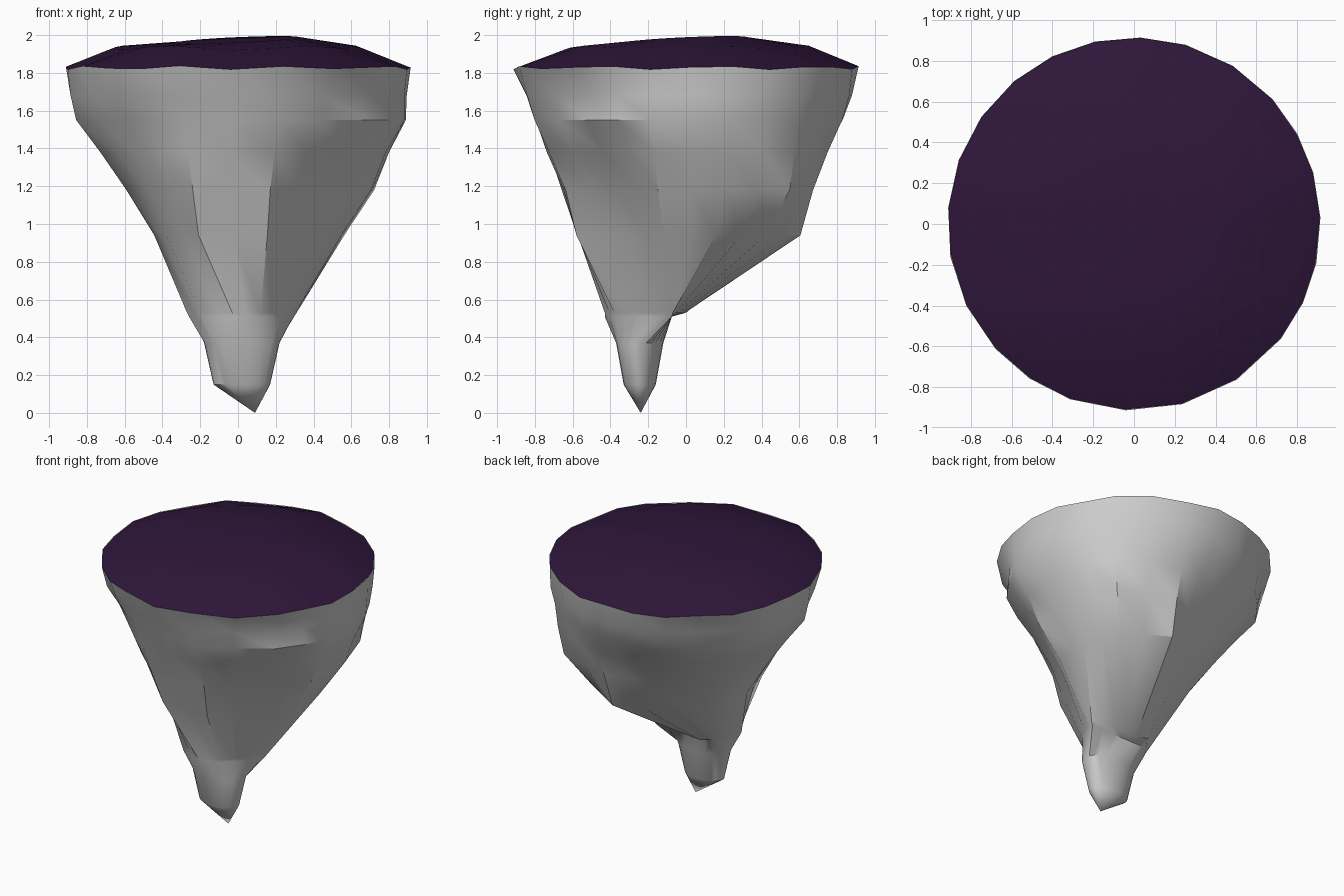
import bpy, bmesh
from math import sin, cos, radians

if "Cube" in bpy.data.objects:
    bpy.data.objects.remove(bpy.data.objects["Cube"])

N = 24
# corner directions around the rock, in degrees from +x
COLS = [-12, 16, 42, 74, 102, 130, 160, 190, 222, 250, 285, 322]


def double(pts):
    # insert a midpoint between each pair of neighbours around the ring
    out = []
    for a, b in zip(pts, pts[1:] + pts[:1]):
        out += [a, tuple((p + q) / 2 for p, q in zip(a, b))]
    return out


def round_ring(r, height):
    # full 24-sided circle sharing the rock's column directions
    angles = []
    for a, b in zip(COLS, COLS[1:] + [COLS[0] + 360]):
        angles += [radians(a), radians((a + b) / 2)]
    return [(r * cos(t), r * sin(t), height(t)) for t in angles]


def facet_ring(z, radii):
    # average of straight chord and arc keeps the facets slightly full
    chord = double([(r * cos(radians(a)), r * sin(radians(a)), z) for a, r in zip(COLS, radii)])
    k = 1.018 if z > 1.3 else 1.0
    return [(x * k, y * k, z) if i % 2 else (x, y, z) for i, (x, y, z) in enumerate(chord)]


def oval(z, x0, x1, y0, y1):
    return [((x0 + x1) / 2 + (x1 - x0) / 2 * x,
             (y0 + y1) / 2 + (y1 - y0) / 2 * y, z) for x, y, _ in round_ring(1, lambda t: 0)]


def loft(name, rings, tip, cap):
    bm = bmesh.new()
    rows = [[bm.verts.new(p) for p in r] for r in rings]
    for a, b in zip(rows, rows[1:]):
        for i in range(N):
            j = (i + 1) % N
            bm.faces.new((a[i], a[j], b[j], b[i]))
    t = bm.verts.new(tip)
    for i in range(N):
        bm.faces.new((rows[-1][i], rows[-1][(i + 1) % N], t))
    if cap:
        bm.faces.new(rows[0])
    bmesh.ops.recalc_face_normals(bm, faces=bm.faces)
    me = bpy.data.meshes.new(name)
    bm.to_mesh(me)
    bm.free()
    ob = bpy.data.objects.new(name, me)
    bpy.context.collection.objects.link(ob)
    bpy.ops.object.select_all(action='DESELECT')
    ob.select_set(True)
    bpy.context.view_layer.objects.active = ob
    bpy.ops.object.shade_smooth_by_angle(angle=radians(30))
    return ob


# ledge at the back where the thin stem begins
ledge = double([(.30, -.12), (.31, -.07), (.12, -.04), (-.03, -.01), (-.12, 0), (-.17, -.07),
                (-.23, -.15), (-.27, -.26), (-.2, -.36), (-.03, -.43), (.12, -.38), (.24, -.26)])

# rock: faceted body, overhanging front right and back left, tapering to a point
rock = loft("island_rock", [
    round_ring(.88, lambda t: 1.79),
    round_ring(.915, lambda t: 1.828 + .01 * sin(9 * t)),
    facet_ring(1.68, [.90, .91, .91, .90, .88, .84, .89, .90, .88, .87, .87, .84]),
    facet_ring(1.55, [.90, .90, .88, .86, .82, .82, .86, .87, .80, .81, .83, .85]),
    facet_ring(1.38, [.80, .82, .86, .78, .69, .68, .72, .74, .73, .77, .75, .71]),
    facet_ring(1.18, [.72, .75, .82, .70, .56, .54, .57, .60, .65, .70, .66, .59]),
    facet_ring(.94, [.56, .585, .63, .63, .41, .36, .40, .45, .51, .61, .60, .48]),
    [(x, y, .53) for x, y in ledge],
    [(x * .96, min(y, -.075), .51) for x, y in ledge],
    oval(.37, -.18, .22, -.37, -.12),
    oval(.15, -.13, .17, -.33, -.16),
], (.09, -.24, 0), True)

# turf: low bumpy dome covering the rim
turf = loft("island_turf", [
    round_ring(.912, lambda t: 1.825 + .012 * sin(9 * t)),
    round_ring(.65, lambda t: 1.932 + .012 * sin(5 * t)),
    round_ring(.32, lambda t: 1.975 + .02 * cos(t - .8)),
], (0, 0, 1.975), False)
mat = bpy.data.materials.new("purple_turf")
mat.diffuse_color = (.028, .008, .043, 1)
mat.use_nodes = True
mat.node_tree.nodes["Principled BSDF"].inputs["Base Color"].default_value = mat.diffuse_color
turf.data.materials.append(mat)
